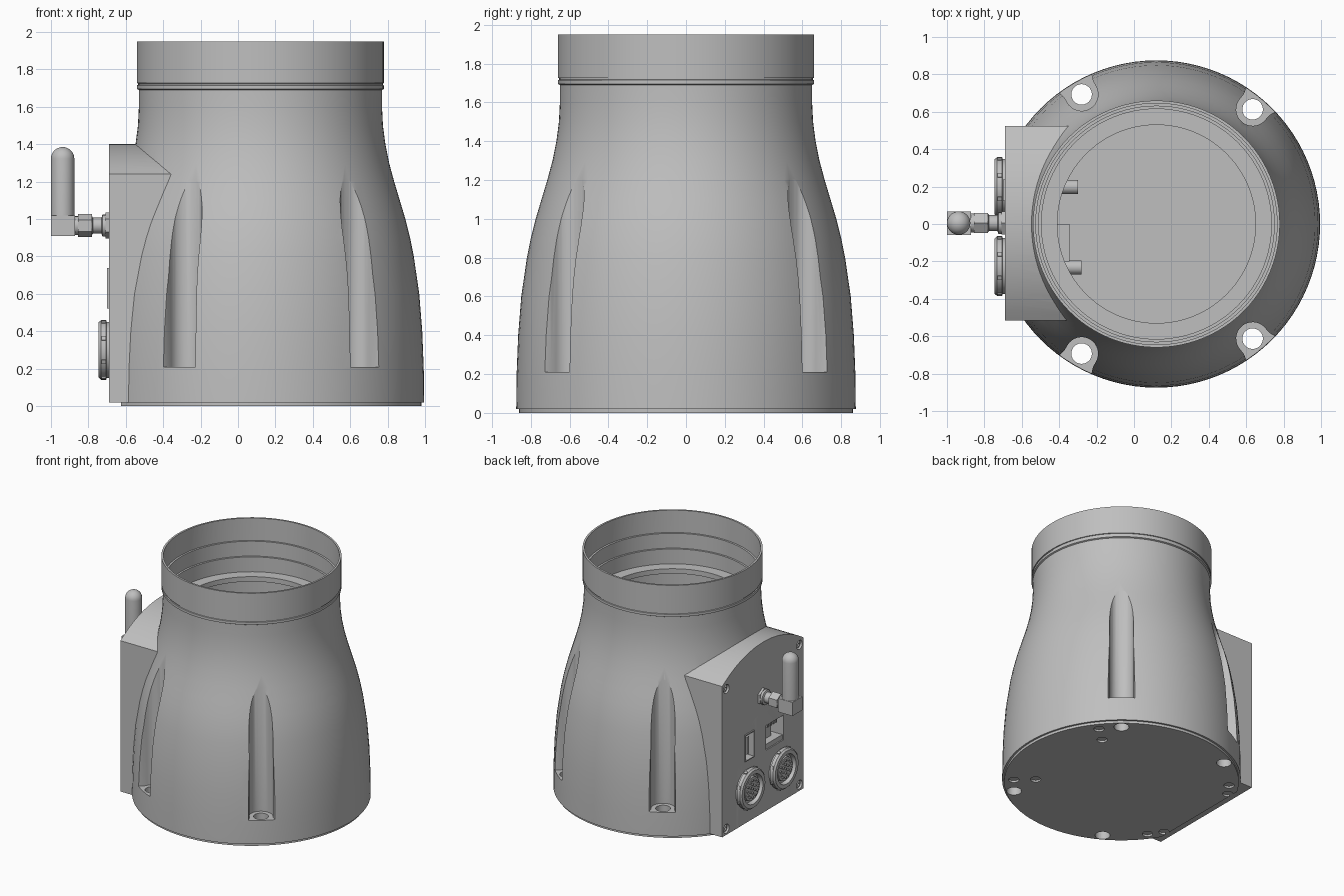
import bpy, bmesh, math
from mathutils import Matrix, Vector

if "Cube" in bpy.data.objects:
    bpy.data.objects.remove(bpy.data.objects["Cube"])

CX = 0.12       # axis of the round housing
FACE = -0.69    # x of the connector panel

grey = bpy.data.materials.new("plain_grey")
grey.use_nodes = True
grey.diffuse_color = (0.52, 0.52, 0.52, 1)
grey.node_tree.nodes["Principled BSDF"].inputs["Base Color"].default_value = (0.52, 0.52, 0.52, 1)

AXIS = Matrix.Translation((CX, 0, 0))


def outward(y, z, x=FACE):
    """Local z points away from the panel, along -x."""
    return Matrix.Translation((x, y, z)) @ Matrix.Rotation(-math.pi / 2, 4, 'Y')


def finish(name, bm, matrix):
    bmesh.ops.recalc_face_normals(bm, faces=bm.faces)
    bm.transform(matrix)
    mesh = bpy.data.meshes.new(name)
    bm.to_mesh(mesh)
    bm.free()
    mesh.materials.append(grey)
    ob = bpy.data.objects.new(name, mesh)
    bpy.context.collection.objects.link(ob)
    return ob


def lathe(name, profile, matrix, steps=32):
    """Spin (radius, height) points around local z."""
    bm = bmesh.new()
    vs = [bm.verts.new((r, 0, z)) for r, z in profile]
    es = [bm.edges.new(p) for p in zip(vs, vs[1:])]
    bmesh.ops.spin(bm, geom=vs + es, cent=(0, 0, 0), axis=(0, 0, 1),
                   angle=math.tau, steps=steps, use_duplicate=False)
    bmesh.ops.remove_doubles(bm, verts=bm.verts, dist=0.0005)
    return finish(name, bm, matrix)


def rod(name, r, z0, z1, matrix, steps=24):
    return lathe(name, [(0, z0), (r, z0), (r, z1), (0, z1)], matrix, steps)


def prism(name, points, height, matrix):
    """Extrude a 2D outline along local z."""
    bm = bmesh.new()
    face = bm.faces.new([bm.verts.new((x, y, 0)) for x, y in points])
    ext = bmesh.ops.extrude_face_region(bm, geom=[face])["geom"]
    bmesh.ops.translate(bm, vec=(0, 0, height),
                        verts=[g for g in ext if isinstance(g, bmesh.types.BMVert)])
    return finish(name, bm, matrix)


def box(name, lo, hi):
    lo, hi = Vector(lo), Vector(hi)
    bm = bmesh.new()
    bmesh.ops.create_cube(bm, size=1)
    return finish(name, bm, Matrix.Translation((lo + hi) / 2) @ Matrix.Diagonal((*(hi - lo), 1)))


def combine(ob, others, operation='DIFFERENCE', keep=False):
    bpy.context.view_layer.objects.active = ob
    for other in others:
        mod = ob.modifiers.new("cut", 'BOOLEAN')
        mod.operation, mod.solver, mod.object = operation, 'EXACT', other
        bpy.ops.object.modifier_apply(modifier=mod.name)
        if not keep:
            bpy.data.objects.remove(other)


# Housing: turned shell with a waist, a grooved collar and a clipped side
housing = lathe("housing", [
    (0, 0.02), (0.875, 0.02), (0.873, 0.2), (0.865, 0.4), (0.849, 0.6), (0.82, 0.8),
    (0.8, 0.9), (0.775, 1.0), (0.745, 1.1), (0.715, 1.2), (0.688, 1.3), (0.668, 1.4),
    (0.655, 1.5), (0.65, 1.6), (0.65, 1.69), (0.66, 1.695), (0.66, 1.715), (0.654, 1.717),
    (0.654, 1.725), (0.66, 1.727), (0.66, 1.95), (0, 1.95)], AXIS, 96)
combine(housing, [box("side_trim", (-1.2, -1, -0.5), (FACE, 1, 2.5))])

# Connector block with an arched top, running into the shell
half, rise, low = 0.52, 0.16, 1.24
R = (half ** 2 + rise ** 2) / (2 * rise)
sweep = math.asin(half / R)
arch = [(R * math.sin(a), low + rise - R + R * math.cos(a))
        for a in (sweep * (1 - i / 10) for i in range(21))]
to_x = Matrix(((0, 0, 1, FACE), (1, 0, 0, 0.003), (0, 1, 0, 0), (0, 0, 0, 1)))
block = prism("block", [(-half, 0.02), (half, 0.02)] + arch, 0.6, to_x)
combine(housing, [block], 'UNION')

# Stepped bore through the collar
combine(housing, [lathe("bore", [
    (0, 0.05), (0.6, 0.05), (0.6, 1.49), (0.53, 1.49), (0.53, 1.53), (0.615, 1.53),
    (0.615, 1.65), (0.63, 1.65), (0.63, 1.77), (0.645, 1.77), (0.645, 2.1), (0, 2.1)], AXIS, 96)])

# Base plate, cut straight below the panel
base = rod("base_plate", 0.86, 0, 0.02, AXIS, 96)
combine(base, [box("base_trim", (-1.2, -1, -0.5), (-0.625, 1, 0.5))])

# Four upright bolt channels with through holes
w = 0.088
channel = [(w * math.cos(a), w * math.sin(a))
           for a in (math.pi / 2 + math.pi * i / 16 for i in range(17))]
channel += [(0.03, -w), (0.07, -w - 0.012), (0.2, -0.16), (0.2, 0.16), (0.07, w + 0.012), (0.03, w)]
for deg in (50, -50, 120, -120):
    place = AXIS @ Matrix.Rotation(math.radians(deg), 4, 'Z') @ Matrix.Translation((0.8, 0, 0))
    combine(housing, [prism("channel", channel, 1.3, place @ Matrix.Translation((0, 0, 0.21)))])
    hole = rod("bolt_hole", 0.055, -0.1, 0.3, place)
    combine(base, [hole], keep=True)
    combine(housing, [hole])

# Screws under the base, set in round recesses
for deg, r in ((37, 0.63), (38, 0.79), (144, 0.79), (153, 0.8)):
    for s in (1, -1):
        place = AXIS @ Matrix.Rotation(math.radians(s * deg), 4, 'Z') @ Matrix.Translation((r, 0, 0))
        combine(base, [rod("recess", 0.038, -0.1, 0.015, place)])

# Panel corner screws in shallow recesses
for y in (-0.465, 0.47):
    for z in (0.07, 1.2):
        combine(housing, [rod("recess", 0.036, -0.025, 0.1, outward(y, z))])
        lathe("panel_screw", [(0, -0.03), (0.028, -0.03), (0.028, -0.012), (0.018, -0.006),
                              (0.012, -0.006), (0.012, -0.018), (0, -0.018)], outward(y, z), 16)

# Network and data sockets
combine(housing, [box("cut", (-0.8, -0.26, 0.51), (-0.58, -0.04, 0.71)),
                  box("cut", (-0.8, 0.13, 0.53), (-0.6, 0.23, 0.73))])
box("network_socket_step", (-0.68, -0.26, 0.51), (-0.58, -0.04, 0.55))
box("network_socket_core", (-0.62, -0.2, 0.55), (-0.58, -0.1, 0.64))
for i in range(8):
    y = -0.22 + i * 0.02
    box("network_contact", (-0.66, y, 0.66), (-0.58, y + 0.009, 0.69))
box("data_socket_tongue", (-0.68, 0.165, 0.56), (-0.6, 0.19, 0.7))
for y in (0.122, 0.23):
    box("data_socket_frame", (-0.7, y, 0.522), (-0.65, y + 0.008, 0.738))
for z in (0.522, 0.73):
    box("data_socket_frame", (-0.7, 0.122, z), (-0.65, 0.238, z + 0.008))

# Two round multi-pin connectors
for y in (0.198, -0.225):
    m = outward(y, 0.3)
    lathe("round_connector", [(0, -0.01), (0.15, -0.01), (0.15, 0.012), (0.16, 0.015),
          (0.16, 0.042), (0.148, 0.055), (0.118, 0.055), (0.112, 0.02), (0.095, 0.02),
          (0.092, 0.042), (0, 0.042)], m, 40)
    for count, r in ((1, 0), (6, 0.034), (12, 0.068)):
        for k in range(count):
            a = math.tau * k / count
            rod("connector_pin", 0.009, 0.03, 0.052,
                m @ Matrix.Translation((r * math.cos(a), r * math.sin(a), 0)), 8)
    for k in range(8):
        ridge = box("connector_ridge", (-0.012, 0.15, 0.016), (0.012, 0.167, 0.04))
        ridge.data.transform(m @ Matrix.Rotation(math.tau * (k + 0.5) / 8, 4, 'Z'))

# Connector backs inside the shell
rod("inner_plug", 0.038, -0.39, -0.1, outward(0.198, 0.3), 16)
rod("inner_plug", 0.038, -0.41, -0.1, outward(-0.232, 0.3), 16)
box("inner_socket", (-0.55, -0.2, 0.5), (-0.345, 0, 0.72))

# Antenna: threaded stem, hex nut, elbow and rounded whip
m = outward(0.005, 0.965)
rod("antenna_washer", 0.07, -0.01, 0.018, m, 6)
lathe("antenna_stem", [(0, 0), (0.058, 0), (0.058, 0.035), (0.042, 0.04), (0.042, 0.085),
                       (0.05, 0.09), (0.05, 0.19), (0, 0.19)], m, 24)
rod("antenna_nut", 0.062, 0.09, 0.165, m, 6)
box("antenna_elbow", (-1.0, -0.058, 0.91), (-0.872, 0.068, 1.02))
r, top = 0.0625, 1.385
dome = [(r * math.cos(a), top - r + r * math.sin(a)) for a in (math.pi / 2 * i / 8 for i in range(8))]
lathe("antenna_whip", [(0, 1.01), (r, 1.01)] + dome + [(0, top)],
      Matrix.Translation((-0.9375, 0.005, 0)), 32)

# Smooth shading with crisp edges
for ob in bpy.context.collection.objects:
    ob.select_set(ob.type == 'MESH')
bpy.context.view_layer.objects.active = housing
bpy.ops.object.shade_smooth_by_angle(angle=math.radians(30))
